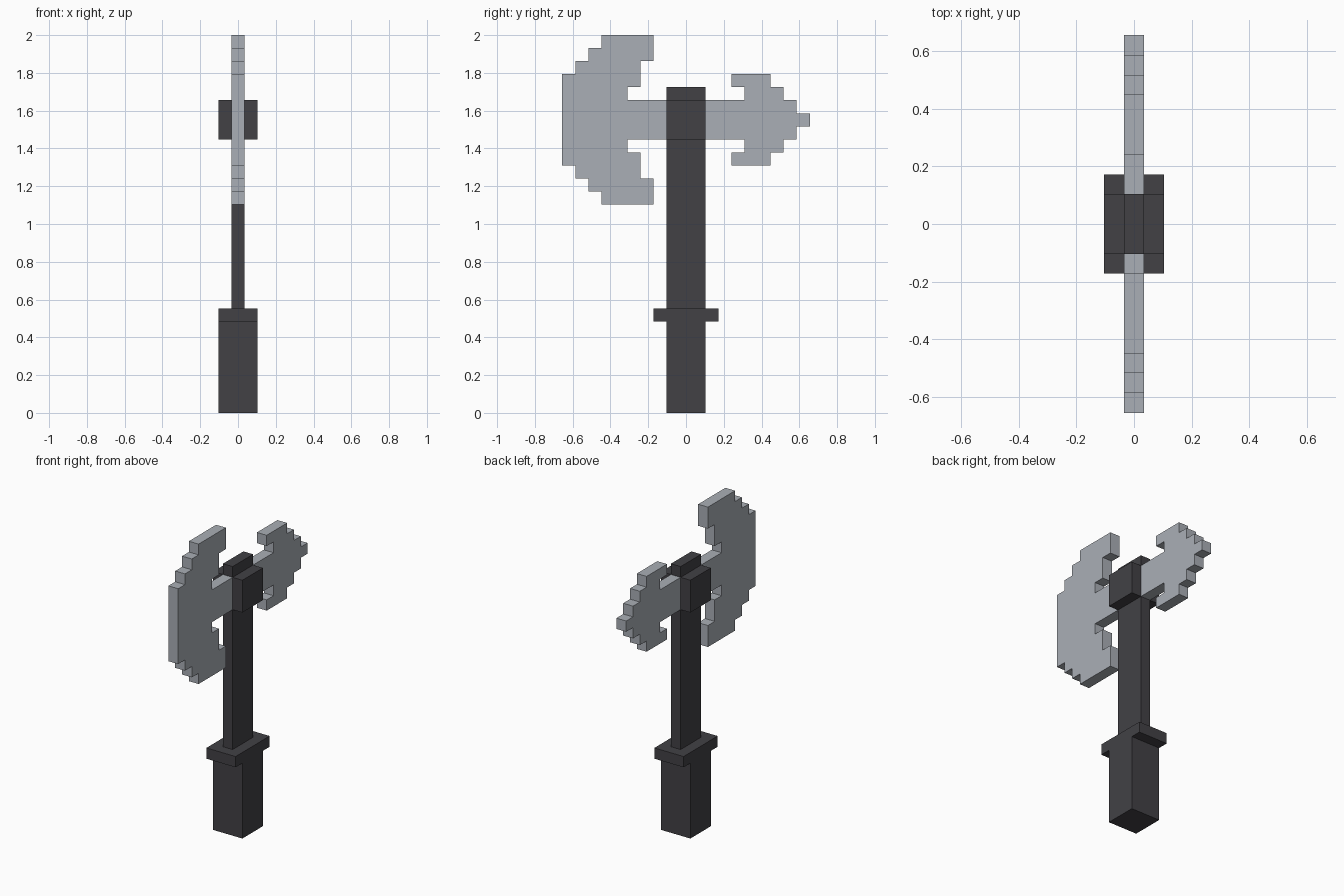
import bpy
import bmesh

U = 2 / 29      # one block
MID = 22.5      # height of the axe head's axis, in blocks

if "Cube" in bpy.data.objects:
    bpy.data.objects.remove(bpy.data.objects["Cube"], do_unlink=True)


def make_material(name, rgb):
    mat = bpy.data.materials.new(name)
    mat.use_nodes = True
    mat.diffuse_color = (*rgb, 1)
    bsdf = next(n for n in mat.node_tree.nodes if n.type == "BSDF_PRINCIPLED")
    bsdf.inputs["Base Color"].default_value = (*rgb, 1)
    return mat


dark = make_material("dark grey", (0.054, 0.053, 0.06))
steel = make_material("pale steel", (0.402, 0.429, 0.468))


def finish(name, bm, mat):
    bmesh.ops.recalc_face_normals(bm, faces=bm.faces)
    mesh = bpy.data.meshes.new(name)
    bm.to_mesh(mesh)
    bm.free()
    mesh.materials.append(mat)
    obj = bpy.data.objects.new(name, mesh)
    bpy.context.collection.objects.link(obj)
    return obj


def box(name, half_x, half_y, z0, z1, mat):
    """Centred box, sized in blocks."""
    bm = bmesh.new()
    bmesh.ops.create_cube(bm, size=1)
    for v in bm.verts:
        v.co.x *= 2 * half_x * U
        v.co.y *= 2 * half_y * U
        v.co.z = (z1 if v.co.z > 0 else z0) * U
    return finish(name, bm, mat)


def blade(name, upper, mat):
    """One-block-thick plate from an upper (y, height) outline mirrored below the axis."""
    outline = upper + [(y, -h) for y, h in reversed(upper)]
    bm = bmesh.new()
    verts = [bm.verts.new((-U / 2, y * U, (MID + h) * U)) for y, h in outline]
    face = bm.faces.new(verts)
    side = bmesh.ops.extrude_face_region(bm, geom=[face])["geom"]
    moved = [g for g in side if isinstance(g, bmesh.types.BMVert)]
    bmesh.ops.translate(bm, verts=moved, vec=(U, 0, 0))
    return finish(name, bm, mat)


def steps(start, moves):
    """Stepped outline: alternate moves along y and height."""
    y, h = start
    points = [(y, h)]
    for i, d in enumerate(moves):
        y, h = (y + d, h) if i % 2 == 0 else (y, h + d)
        points.append((y, h))
    return points


# Handle
box("grip", 1.5, 1.5, 0, 7, dark)
box("guard", 1.5, 2.5, 7, 8, dark)
box("shaft", 0.5, 1.5, 8, 25, dark)
box("head_socket", 1.5, 1.5, 21, 24, dark)

# Large crescent blade at the front, small pointed blade at the back
blade("front_blade",
      steps((-1.5, 1.5), [-3, 1, 1, 2, 1, 2, -4, -1, -1, -1, -1, -1, -1]), steel)
blade("back_blade",
      steps((1.5, 1.5), [3, 1, -1, 1, 3, -1, 1, -1, 1, -1, 1]), steel)
